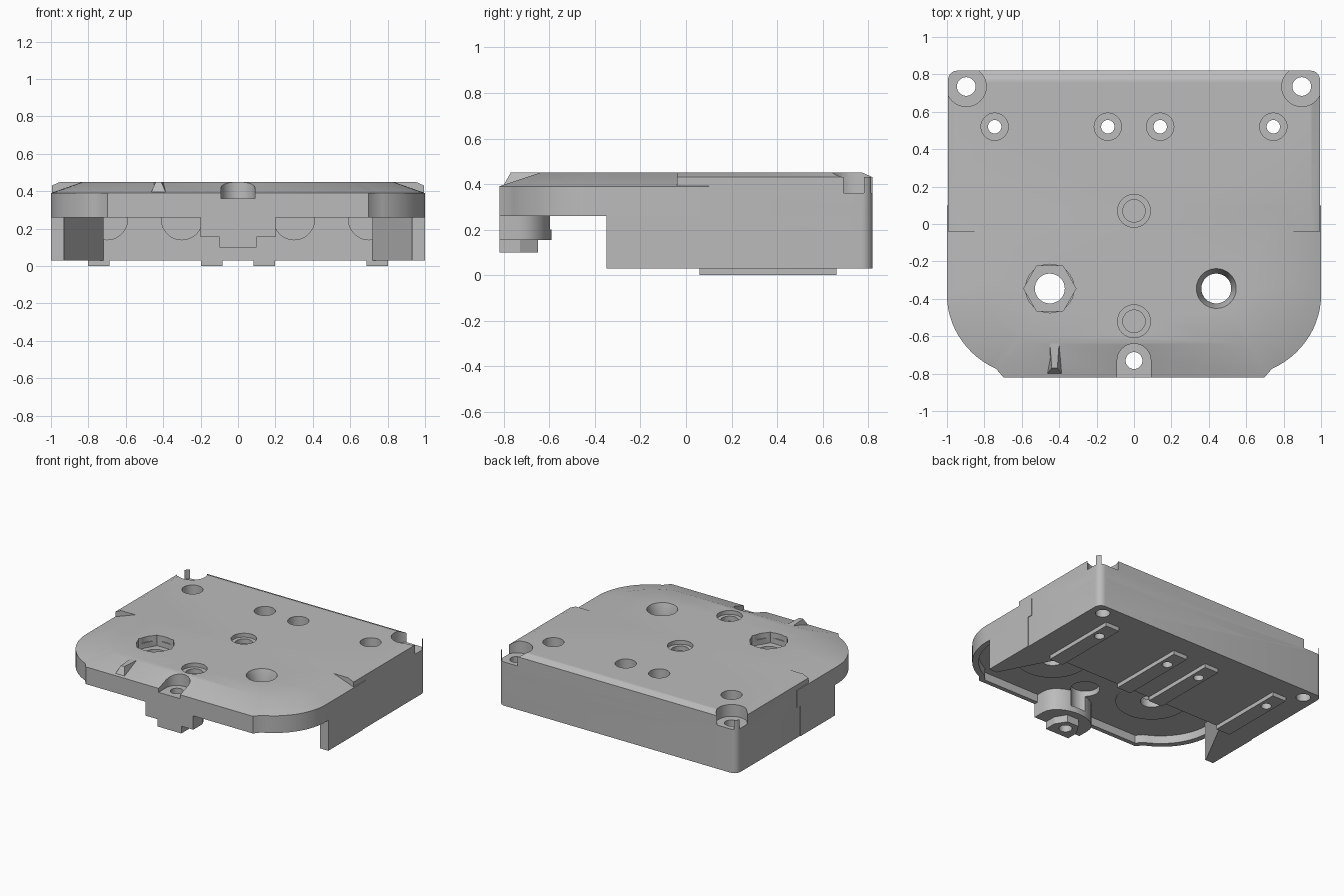
import bpy, bmesh
from math import sin, cos, pi, radians

cube = bpy.data.objects.get("Cube")
if cube:
    bpy.data.objects.remove(cube, do_unlink=True)

grey = bpy.data.materials.new("mid_grey")
grey.use_nodes = True
tone = (0.5, 0.5, 0.5, 1)
grey.diffuse_color = tone
grey.node_tree.nodes["Principled BSDF"].inputs["Base Color"].default_value = tone


def loft(name, *layers):
    """Solid through (outline, height) layers with equal point counts."""
    bm = bmesh.new()
    rings = [[bm.verts.new((x, y, z)) for x, y in pts] for pts, z in layers]
    n = len(rings[0])
    for low, high in zip(rings, rings[1:]):
        for i in range(n):
            j = (i + 1) % n
            bm.faces.new((low[i], low[j], high[j], high[i]))
    bm.faces.new(rings[0][::-1])
    bm.faces.new(rings[-1])
    bmesh.ops.recalc_face_normals(bm, faces=bm.faces)
    mesh = bpy.data.meshes.new(name)
    bm.to_mesh(mesh)
    bm.free()
    mesh.materials.append(grey)
    obj = bpy.data.objects.new(name, mesh)
    bpy.context.collection.objects.link(obj)
    return obj


def arc(x, y, rx, ry, start, end, n):
    steps = [radians(start + (end - start) * i / n) for i in range(n + 1)]
    return [(x + rx * cos(a), y + ry * sin(a)) for a in steps]


def circle(x, y, r, n=32):
    return arc(x, y, r, r, 0, 360, n)[:-1]


def mirrored(half):
    """Close a right half outline, listed front to back, with its mirror."""
    return half + [(-x, y) for x, y in reversed(half)]


def scaled(pts, sx, sy):
    return [(x * sx, y * sy if y < 0 else y) for x, y in pts]


def block(w, front, back, r):
    return mirrored([(w, front)] + arc(w - r, back - r, r, r, 0, 90, 5))


cutters = []


def hole(x, y, *steps):
    """Stepped hole: each step is radius, bottom, top, optional side count."""
    for r, low, high, *sides in steps:
        pts = circle(x, y, r, *sides)
        cutters.append(loft("hole_cutter", (pts, low), (pts, high)))


def cut(obj):
    bpy.context.view_layer.objects.active = obj
    for c in cutters:
        mod = obj.modifiers.new("cut", "BOOLEAN")
        mod.operation, mod.solver, mod.object = "DIFFERENCE", "EXACT", c
        bpy.ops.object.modifier_apply(modifier=mod.name)


def smooth(obj):
    bpy.ops.object.select_all(action="DESELECT")
    obj.select_set(True)
    bpy.context.view_layer.objects.active = obj
    bpy.ops.object.shade_smooth_by_angle(angle=radians(25))


# Front plate with rounded corners and a wide sloping top edge
outline = mirrored(arc(0.53, -0.38, 0.47, 0.44, -69, 0, 14) + [(1, 0.1)])
outline = [(x, max(y, -0.82)) for x, y in outline]
front_y = min(y for x, y in outline)
outline = [(x, -0.82 if y == front_y else y) for x, y in outline]
top_outline = scaled(outline, 0.83, 0.78)
plate = loft("front_plate", (outline, 0.26), (outline, 0.39), (top_outline, 0.45))

# Rear body: upper part and deeper lower part
w = 0.995
upper = loft("rear_body_top", (block(w, -0.04, 0.82, 0.05), 0.26),
             (block(w, -0.04, 0.82, 0.05), 0.43), (block(0.95, -0.04, 0.775, 0.03), 0.45))
lower_pts = block(w, 0.06, 0.82, 0.05)
lower = loft("rear_body_base", (lower_pts, 0.03), (lower_pts, 0.43))

# Front mounting lug in two steps
lug_pts = mirrored([(0.2, -0.82)] + arc(0, -0.73, 0.2, 0.14, 0, 85, 6))
lug = loft("front_lug", (lug_pts, 0.155), (lug_pts, 0.34))
tip_pts = mirrored([(0.1, -0.82), (0.1, -0.73), (0.05, -0.65)])
tip = loft("lug_tip", (tip_pts, 0.1), (tip_pts, 0.16))

# Small ridge on the front slope
ridge_low = [(-0.47, -0.81), (-0.38, -0.81), (-0.39, -0.63), (-0.46, -0.63)]
ridge_high = [(-0.44, -0.77), (-0.41, -0.77), (-0.4, -0.63), (-0.45, -0.63)]
ridge = loft("slope_ridge", (ridge_low, 0.38), (ridge_high, 0.45))

# Wedge side walls and underside rails
walls, rails = [], []
for side, s in (("left", 1), ("right", -1)):
    pts = [(s * x, y) for x, y in
           ((1, -0.35), (1, 0.06), (0.72, 0.06), (0.93, -0.34), (0.93, -0.35))]
    walls.append(loft(side + "_side_wall", (pts, 0.03), (pts, 0.385)))
    for place, x in (("inner", 0.14), ("outer", 0.745)):
        x *= s
        pts = [(x - 0.058, 0.06), (x + 0.058, 0.06), (x + 0.058, 0.66), (x - 0.058, 0.66)]
        rails.append(loft(f"{side}_{place}_rail", (pts, 0), (pts, 0.05)))
        hole(x, 0.52, (0.036, -0.1, 0.6), (0.073, 0.38, 0.6))
    # Corner screw holes, open at the sides
    hole(s * 0.897, 0.735, (0.05, -0.1, 0.6), (0.107, 0.36, 0.6))

# Nut seat, large bore, blind centre holes and lug screw hole
hole(-0.45, -0.345, (0.08, -0.1, 0.6), (0.14, 0.37, 0.6, 6), (0.13, 0.41, 0.6))
hole(0.44, -0.345, (0.08, -0.1, 0.6))
cutters.append(loft("taper_cutter", (circle(0.44, -0.345, 0.08), 0.37),
                    (circle(0.44, -0.345, 0.11), 0.46)))
for y in (0.07, -0.52):
    hole(0, y, (0.06, 0.385, 0.6), (0.088, 0.42, 0.6))
hole(0, -0.52, (0.1, 0.2, 0.36))
hole(0, -0.73, (0.045, -0.1, 0.6), (0.09, 0.36, 0.6))
slot = [(-0.09, -0.9), (0.09, -0.9), (0.09, -0.73), (-0.09, -0.73)]
cutters.append(loft("slot_cutter", (slot, 0.36), (slot, 0.6)))

# Round pockets in the front face of the lower body
for x in (-0.7, -0.3, 0.3, 0.7):
    pocket = loft("pocket_cutter", (circle(x, 0.25, 0.11), -0.1), (circle(x, 0.25, 0.11), 0))
    pocket.rotation_euler.x = pi / 2
    cutters.append(pocket)

# Hollow under the front plate
hollow = [(x, min(y, 0.06)) for x, y in scaled(outline, 0.96, 0.96)]
hollow_cutter = loft("hollow_cutter", (hollow, 0.2), (hollow, 0.32))
bpy.context.view_layer.update()

for obj in [lug, tip, lower] + rails:
    cut(obj)
cutters.append(hollow_cutter)
for obj in (plate, upper):
    cut(obj)

for c in cutters:
    bpy.data.objects.remove(c, do_unlink=True)

# Thin washer pads around the two large bores, under the plate
for name, x in (("right_bore_pad", -0.45), ("left_bore_pad", 0.44)):
    ring = loft(name, (circle(x, -0.345, 0.25), 0.312), (circle(x, -0.345, 0.25), 0.321))
    hole_pts = circle(x, -0.345, 0.08)
    cutters = [loft("pad_cutter", (hole_pts, 0.2), (hole_pts, 0.5))]
    bpy.context.view_layer.update()
    cut(ring)
    bpy.data.objects.remove(cutters[0], do_unlink=True)

for obj in (plate, upper, lower, lug):
    smooth(obj)
